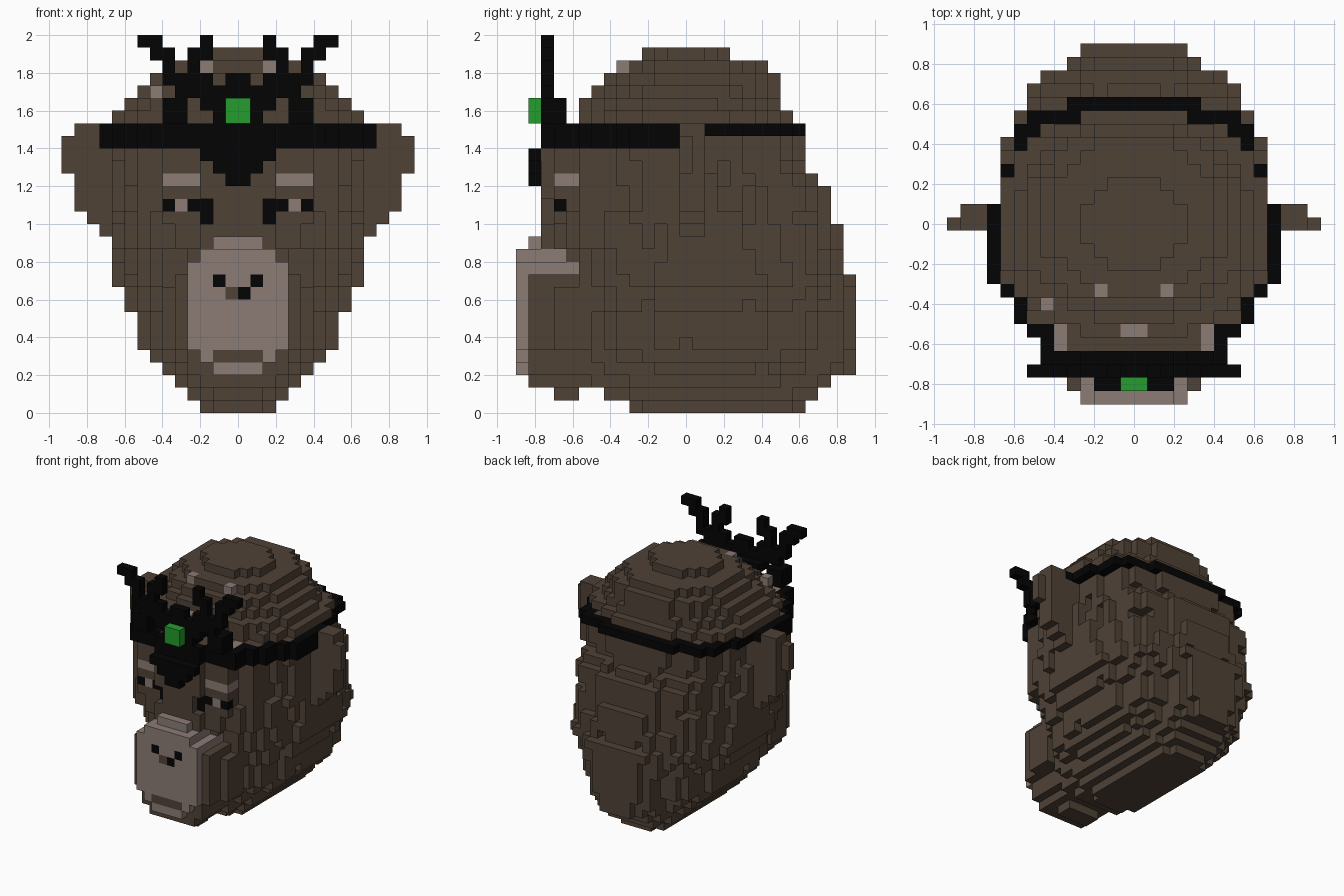
import bpy, bmesh, random

random.seed(4)
old = bpy.data.objects.get("Cube")
if old:
    bpy.data.objects.remove(old)

S = 1 / 15                      # edge length of one block
Y0 = -13.5                      # first block row along y


def material(name, rgb):
    m = bpy.data.materials.new(name)
    m.use_nodes = True
    m.diffuse_color = (*rgb, 1)
    b = m.node_tree.nodes["Principled BSDF"]
    b.inputs["Base Color"].default_value = (*rgb, 1)
    b.inputs["Roughness"].default_value = 0.9
    return m


BROWN, PINK, BLACK, GREEN = range(4)
MATS = [material("brown_fur", (0.080, 0.054, 0.037)),
        material("pink_skin", (0.265, 0.200, 0.180)),
        material("black_metal", (0.0012, 0.0012, 0.0012)),
        material("green_gem", (0.018, 0.335, 0.028))]

parts = {}                      # part name -> {block: colour}
taken = set()


def add(part, i, j, k, colour):
    """Place one block unless another part already holds it."""
    if (i, j, k) not in taken:
        taken.add((i, j, k))
        parts.setdefault(part, {})[(i, j, k)] = colour


def both(part, a, j, k, colour):
    """Place a block and its mirror image."""
    add(part, a, j, k, colour)
    add(part, -1 - a, j, k, colour)


def slab(part, half, rows, k, colour):
    for a in range(half):
        for j in rows:
            both(part, a, j, k, colour)


# Outline at brow and band height: half widths from face to back, of 11
PLAN = [3, 6.6, 7.1, 8.5, 9, 9, 10, 11, 11, 11, 11,
        11, 11, 10.3, 10, 10, 9.2, 9, 8.6, 7.8, 4.6]


def brow_width(j, w, front, back):
    """Half width of a row in the brow and band layers, 0 outside."""
    if not front <= j < back:
        return 0
    t = (j + 0.5 - front) / (back - front)
    return round(w * PLAN[int(t * len(PLAN))] / 11)


def oval_width(j, w, front, back, power):
    """Half width of a row in a rounded layer."""
    t = abs(2 * j + 1 - front - back) / (back - front)
    return round(w * (1 - t ** power) ** (1 / power))


# Skull layers from the bottom up: half width, front row, back row
LAYERS = ([(3, 9, 23), (4, 7, 24), (5, 5, 25), (6, 4, 27), (7, 4, 27)]
          + [(8, 4, 27)] * 3 + [(9, 4, 27)] * 2 + [(10, 4, 27)]
          + [(10, 4, 26)] * 2 + [(10, 2, 26)] * 2 + [(10, 2, 25)] * 3
          + [(10, 2, 24)] + [(10, 2, 23)] * 3 + [(10, 3, 22)]
          + [(10, 5, 22), (9, 5, 21), (8, 6, 21), (7, 7, 21),
             (6, 8, 20), (4, 10, 17)])

# Gem
for k in (23, 24):
    slab("gem", 1, [1], k, GREEN)

# Crown: pendant, base and branching prongs
for k, half in ((18, 1), (19, 2), (20, 3)):
    slab("crown", half, [1], k, BLACK)
PRONGS = {23: (0, 1, 4, 5), 24: (0, 1, 2, 4, 5), 25: (0, 1, 2, 3, 4),
          26: (0, 2, 3, 4, 5), 27: (3, 5), 28: (2, 3, 5, 6), 29: (2, 6, 7)}
for k, columns in PRONGS.items():
    for a in columns:
        for j in ((2, 3) if k < 25 else (2,)):
            both("crown", a, j, k, BLACK)

# Head band: ring around the skull, thicker in front of the ears
for k in (21, 22):
    for j in range(2, 23 if k == 22 else 13):
        for a in range(brow_width(j, *LAYERS[22]), brow_width(j, 11, 2, 23)):
            both("head_band", a, j, k, BLACK)

# Muzzle with nostrils and lips
for k in range(5, 11):
    for i in range(-4, 4):
        c = PINK
        if (i, k) in ((-2, 10), (1, 10), (0, 9)):
            c = BLACK
        elif (i, k) == (-1, 9):
            c = BROWN
        add("muzzle", i, 0, k, c)
    slab("muzzle", 5, range(1, 6), k, BROWN)
slab("muzzle", 4, range(0, 5), 11, PINK)
slab("muzzle", 3, range(0, 4), 12, PINK)
slab("muzzle", 2, range(1, 4), 13, PINK)
slab("muzzle", 2, [0], 3, PINK)                    # lower lip
both("muzzle", 2, 0, 4, PINK)                      # mouth corners
slab("muzzle", 3, [0], 4, BROWN)
slab("muzzle", 4, range(1, 6), 4, BROWN)
slab("muzzle", 4, range(1, 6), 3, BROWN)
slab("muzzle", 3, range(1, 6), 2, BROWN)
slab("muzzle", 2, (3, 4), 1, BROWN)
for k in range(5, 10):                             # cheeks
    slab("muzzle", 6, range(3, 6), k, BROWN)

# Ears
EAR = {14: 11, 15: 12, 16: 13, 17: 13, 18: 13, 19: 14, 20: 14, 21: 14, 22: 13}
for k, tip in EAR.items():
    for a in range(10, tip):
        for j in ((13,) if a == 13 else (13, 14)):
            both("ears", a, j, k, BROWN)

# Skull with brows, eyes and worn spots
FACE = {(3, 18): PINK, (4, 18): PINK, (5, 18): PINK,
        (5, 16): BLACK, (4, 16): PINK, (3, 16): BLACK, (2, 16): BLACK,
        (2, 15): BLACK}
add("skull", -7, 7, 25, PINK)
both("skull", 2, 8, 27, PINK)
both("skull", 0, 5, 24, PINK)
for j in (4, 5):
    both("skull", 5, j, 22, PINK)
rough = {}
for k, layer in enumerate(LAYERS):
    front, back = layer[1:]
    for j in range(front, back):
        if 16 <= k <= 22:
            half = brow_width(j, *layer)
        else:                   # the underside is boxier than the rest
            half = oval_width(j, *layer, max(2.25, 5 - k))
        if k in (15, 16) and j == 2:
            half = 2            # eye sockets
        for a in range(half):
            # shaggy vertical tufts on the sides and back
            tuft = rough.setdefault((a, j, k // 3), random.random())
            edge = a == half - 1 or j == back - 1
            if edge and j > 8 and 2 < k < 20 and tuft < 0.12:
                continue
            painted = j <= (4 if k == 18 else 3)
            both("skull", a, j, k, FACE.get((a, k), BROWN) if painted else BROWN)

# Turn each set of blocks into a mesh of its visible faces
SIDES = {(1, 0, 0): ((1, 0, 0), (1, 1, 0), (1, 1, 1), (1, 0, 1)),
         (-1, 0, 0): ((0, 0, 0), (0, 0, 1), (0, 1, 1), (0, 1, 0)),
         (0, 1, 0): ((0, 1, 0), (0, 1, 1), (1, 1, 1), (1, 1, 0)),
         (0, -1, 0): ((0, 0, 0), (1, 0, 0), (1, 0, 1), (0, 0, 1)),
         (0, 0, 1): ((0, 0, 1), (1, 0, 1), (1, 1, 1), (0, 1, 1)),
         (0, 0, -1): ((0, 0, 0), (0, 1, 0), (1, 1, 0), (1, 0, 0))}
for name, blocks in parts.items():
    bm = bmesh.new()
    corners = {}
    used = sorted(set(blocks.values()))
    for (i, j, k), colour in blocks.items():
        for (dx, dy, dz), quad in SIDES.items():
            if (i + dx, j + dy, k + dz) in taken:
                continue
            vs = []
            for x, y, z in quad:
                p = (i + x, j + y, k + z)
                if p not in corners:
                    corners[p] = bm.verts.new((p[0] * S, (p[1] + Y0) * S, p[2] * S))
                vs.append(corners[p])
            bm.faces.new(vs).material_index = used.index(colour)
    mesh = bpy.data.meshes.new(name)
    bm.to_mesh(mesh)
    bm.free()
    for c in used:
        mesh.materials.append(MATS[c])
    bpy.context.collection.objects.link(bpy.data.objects.new(name, mesh))
